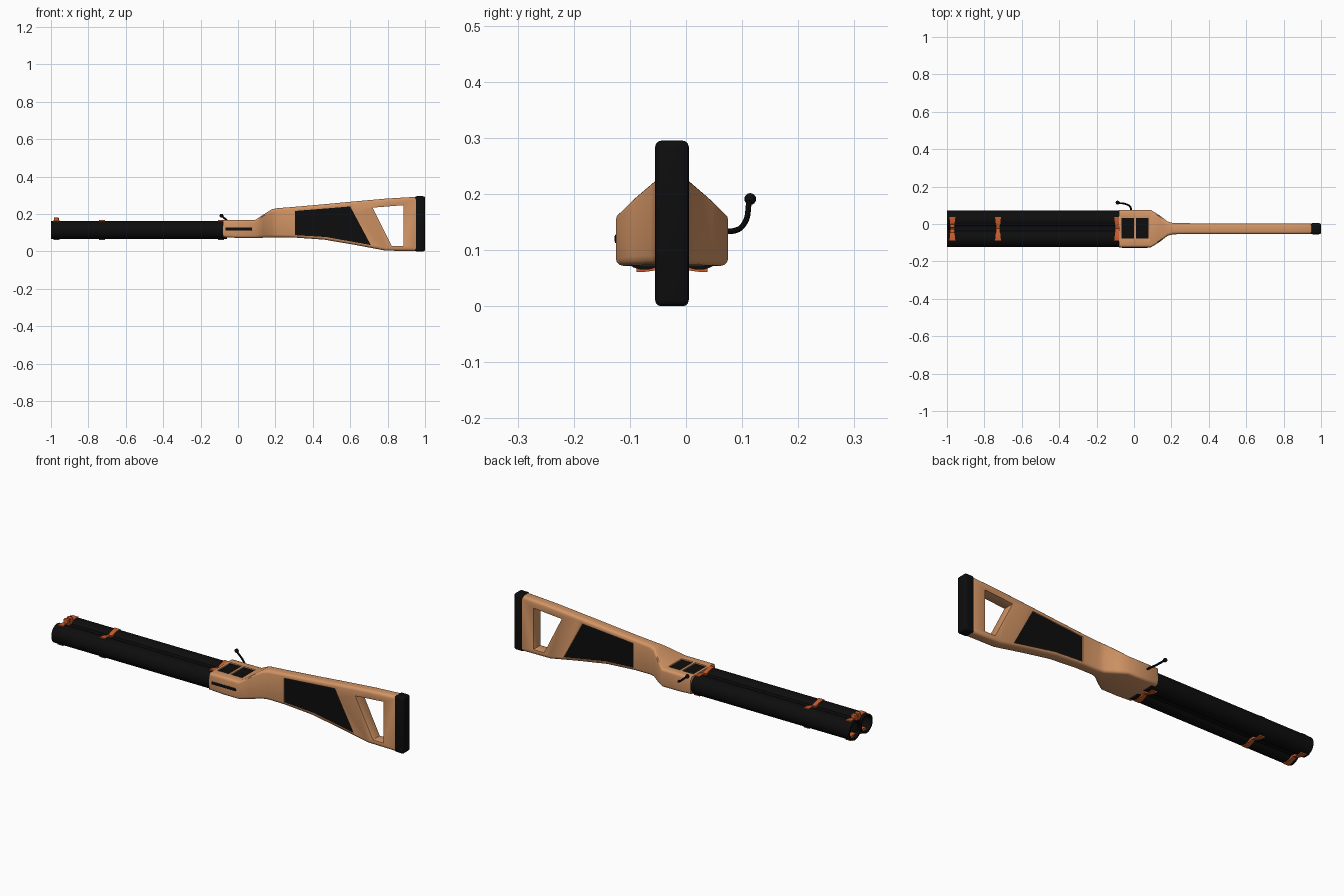
import bpy, bmesh, math
from mathutils import Vector

if "Cube" in bpy.data.objects:
    bpy.data.objects.remove(bpy.data.objects["Cube"])

CY = -0.025      # gun centre plane in y
BZ = 0.114       # barrel axis height
R = 0.049        # barrel radius


def material(name, rgb):
    m = bpy.data.materials.new(name)
    m.diffuse_color = (*rgb, 1)
    m.use_nodes = True
    m.node_tree.nodes["Principled BSDF"].inputs["Base Color"].default_value = m.diffuse_color
    return m


WOOD = material("wood", (0.65, 0.30, 0.13))
BLACK = material("black", (0.004, 0.004, 0.004))
COPPER = material("copper", (0.6, 0.11, 0.025))


def loft(name, rings, mat, closed=False):
    """Skin a list of equal-length rings; cap the ends unless closed."""
    bm = bmesh.new()
    vs = [[bm.verts.new(p) for p in r] for r in rings]
    n, k = len(rings[0]), len(rings)
    for a in range(k if closed else k - 1):
        b = (a + 1) % k
        for i in range(n):
            j = (i + 1) % n
            bm.faces.new((vs[a][i], vs[a][j], vs[b][j], vs[b][i]))
    if not closed:
        bm.faces.new(vs[0])
        bm.faces.new(vs[-1])
    bmesh.ops.recalc_face_normals(bm, faces=bm.faces[:])
    me = bpy.data.meshes.new(name)
    bm.to_mesh(me)
    bm.free()
    ob = bpy.data.objects.new(name, me)
    bpy.context.collection.objects.link(ob)
    me.materials.append(mat)
    return ob


def activate(ob):
    bpy.ops.object.select_all(action='DESELECT')
    ob.select_set(True)
    bpy.context.view_layer.objects.active = ob


def smooth(ob, angle=35):
    activate(ob)
    bpy.ops.object.shade_smooth_by_angle(angle=math.radians(angle))


def bevel(ob, width, segments=2, limit=50):
    activate(ob)
    m = ob.modifiers.new("bevel", 'BEVEL')
    m.width, m.segments = width, segments
    m.limit_method, m.angle_limit = 'ANGLE', math.radians(limit)
    bpy.ops.object.modifier_apply(modifier=m.name)


def cut(ob, cutter):
    activate(ob)
    m = ob.modifiers.new("cut", 'BOOLEAN')
    m.operation, m.solver, m.object = 'DIFFERENCE', 'EXACT', cutter
    bpy.ops.object.modifier_apply(modifier=m.name)
    bpy.data.objects.remove(cutter)


def side_prism(name, pts, half, mat):
    return loft(name, [[(x, CY + s * half, z) for x, z in pts] for s in (-1, 1)], mat)


def box(name, x0, x1, y0, y1, z0, z1, mat):
    return loft(name, [[(x, y0, z0), (x, y1, z0), (x, y1, z1), (x, y0, z1)] for x in (x0, x1)], mat)


def section(x, hw, z0, z1, r):
    """Rounded rectangle across the gun at x."""
    pts = []
    for q, (sy, z) in enumerate([(1, z1 - r), (-1, z1 - r), (-1, z0 + r), (1, z0 + r)]):
        for i in range(4):
            a = math.radians(90 * q + 30 * i)
            pts.append((x, CY + sy * (hw - r) + r * math.cos(a), z + r * math.sin(a)))
    return pts


# Receiver flowing into the thin stock
stock = loft("stock", [section(*s) for s in [
    (-0.08, 0.1, 0.076, 0.167, 0.013), (0.0, 0.1, 0.072, 0.167, 0.013),
    (0.09, 0.1, 0.072, 0.167, 0.013), (0.135, 0.072, 0.073, 0.196, 0.016),
    (0.18, 0.038, 0.074, 0.225, 0.016), (0.21, 0.030, 0.075, 0.231, 0.015),
    (0.30, 0.029, 0.074, 0.238, 0.014), (0.46, 0.029, 0.063, 0.252, 0.014),
    (0.62, 0.029, 0.036, 0.267, 0.014), (0.79, 0.029, 0.004, 0.282, 0.014),
    (0.955, 0.029, 0.002, 0.292, 0.014)]], WOOD)

# Open window in the stock and opening for the dark side panel
panel = [(0.305, 0.216), (0.60, 0.240), (0.71, 0.034), (0.47, 0.077), (0.305, 0.087)]
cut(stock, side_prism("cutter", [(0.72, 0.234), (0.885, 0.247), (0.885, 0.03), (0.822, 0.03)], 0.2, WOOD))
cut(stock, side_prism("cutter", panel, 0.2, WOOD))

# Two recessed windows on top of the receiver, filled dark
windows = [(-0.066, 0.0), (0.012, 0.078)]
for x0, x1 in windows:
    cut(stock, box("cutter", x0, x1, CY - 0.052, CY + 0.058, 0.157, 0.2, WOOD))
bevel(stock, 0.003)
smooth(stock)
for i, (x0, x1) in enumerate(windows):
    box(f"receiver_window_{i}", x0 - .002, x1 + .002, CY - 0.054, CY + 0.06, 0.15, 0.161, BLACK)

side_panel = side_prism("stock_side_panel", [(0.300, 0.22), (0.603, 0.244), (0.716, 0.03),
                                            (0.47, 0.073), (0.300, 0.083)], 0.023, BLACK)

# Slot strip on the receiver side
slot = box("receiver_slot", -0.068, 0.075, CY - 0.102, CY - 0.09, 0.112, 0.128, BLACK)
bevel(slot, 0.003)
smooth(slot)

# Rubber butt pad
pad = box("butt_pad", 0.945, 1.0, CY - 0.03, CY + 0.03, 0.0, 0.295, BLACK)
bevel(pad, 0.011, 3)
smooth(pad)


# Twin barrels with shallow bores
def disc(x, y, r, n=32):
    return [(x, y + r * math.cos(2 * math.pi * i / n), BZ + r * math.sin(2 * math.pi * i / n))
            for i in range(n)]


for side, s in (("left", 1), ("right", -1)):
    y = CY + s * R
    smooth(loft(f"barrel_{side}", [disc(-0.06, y, R), disc(-1, y, R), disc(-1, y, 0.041),
                                   disc(-0.93, y, 0.041)], BLACK))

# Rib filling the valley between the barrels
box("barrel_rib", -0.99, -0.08, CY - 0.016, CY + 0.016, BZ - 0.033, BZ + 0.033, BLACK)

# Saddle-shaped bands bridging the barrels, above and below
for i, x in enumerate((-0.971, -0.727, -0.09)):
    for side, s in (("top", 1), ("bottom", -1)):
        rings = []
        for d in (-0.063, -0.05, -0.035, -0.018, 0, 0.018, 0.035, 0.05, 0.063):
            a = abs(d)
            w = 0.011 + 0.005 * (a / 0.063) ** 2
            zo = R + 0.004 - 0.012 * max(0, 1 - a / 0.05) ** 1.5
            zi = 0.028
            rings.append([(x - w, CY + d, BZ + s * zi), (x + w, CY + d, BZ + s * zi),
                          (x + w, CY + d, BZ + s * zo), (x - w, CY + d, BZ + s * zo)])
        smooth(loft(f"barrel_band_{side}_{i}", rings, COPPER))

# Split front sight on the foremost band
for side, s in (("left", 1), ("right", -1)):
    y = CY + s * 0.014
    sight = box(f"front_sight_{side}", -0.984, -0.958, y - 0.01, y + 0.01, 0.14, 0.181, COPPER)
    bevel(sight, 0.004)
    smooth(sight)

# Bent cocking lever and its knob
cu = bpy.data.curves.new("cocking_lever", 'CURVE')
cu.dimensions = '3D'
cu.bevel_depth, cu.bevel_resolution, cu.use_fill_caps = 0.005, 2, True
sp = cu.splines.new('BEZIER')
path = [(-0.018, 0.06, 0.134), (-0.018, 0.088, 0.135), (-0.035, 0.103, 0.146), (-0.085, 0.113, 0.188)]
sp.bezier_points.add(len(path) - 1)
for p, co in zip(sp.bezier_points, path):
    p.co = co
    p.handle_left_type = p.handle_right_type = 'AUTO'
lever = bpy.data.objects.new("cocking_lever", cu)
bpy.context.collection.objects.link(lever)
cu.materials.append(BLACK)
activate(lever)
bpy.ops.object.convert(target='MESH')
smooth(bpy.context.object)
bpy.ops.mesh.primitive_uv_sphere_add(segments=12, ring_count=8, radius=0.0105, location=(-0.088, 0.1145, 0.191))
knob = bpy.context.object
knob.name = "lever_knob"
knob.data.materials.append(BLACK)
smooth(knob)
